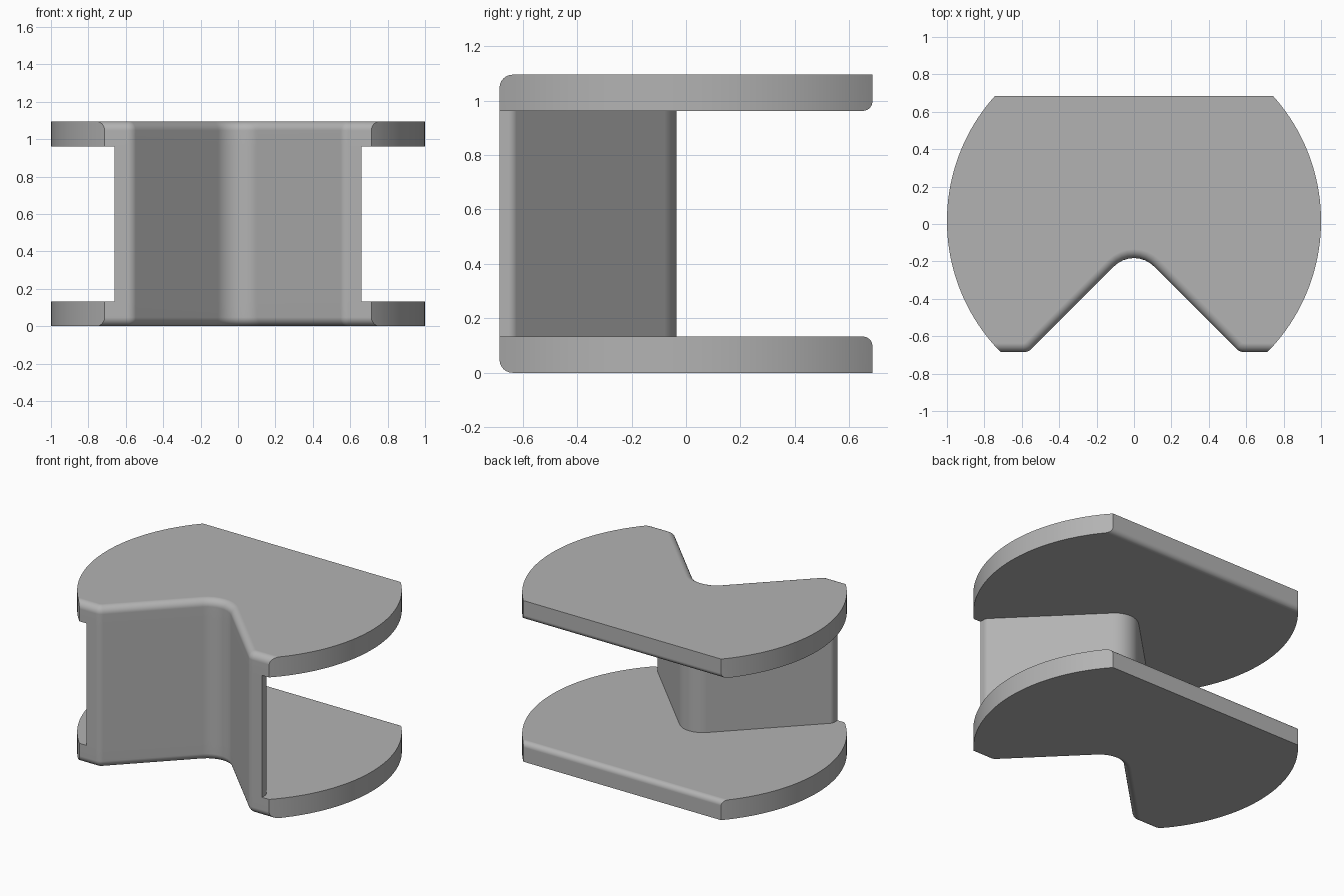
import bpy, bmesh, math
from mathutils import Vector, Matrix

cube = bpy.data.objects.get("Cube")
if cube:
    bpy.data.objects.remove(cube, do_unlink=True)

HEIGHT = 1.095     # overall height
PLATE = 0.133      # plate thickness
HALF = 0.685       # half depth
FRONT_ROUND, REAR_ROUND = 0.048, 0.035

grey = bpy.data.materials.new("plain_grey")
grey.use_nodes = True
grey.diffuse_color = (0.45, 0.45, 0.45, 1)
grey.node_tree.nodes["Principled BSDF"].inputs["Base Color"].default_value = grey.diffuse_color


def rounded(corners, steps=8):
    """Replace each (x, y, radius) corner by a tangent arc."""
    points = []
    for i, (x, y, r) in enumerate(corners):
        p = Vector((x, y))
        if r == 0:
            points.append(p)
            continue
        a = (Vector(corners[i - 1][:2]) - p).normalized()
        b = (Vector(corners[(i + 1) % len(corners)][:2]) - p).normalized()
        half = a.angle(b) / 2
        centre = p + (a + b).normalized() * r / math.sin(half)
        start = p + a * r / math.tan(half) - centre
        end = p + b * r / math.tan(half) - centre
        sweep = start.angle_signed(end)
        for k in range(steps + 1):
            points.append(centre + Matrix.Rotation(-sweep * k / steps, 2) @ start)
    return points


def prism(points, low, high):
    bm = bmesh.new()
    face = bm.faces.new([bm.verts.new((p.x, p.y, low)) for p in points])
    top = bmesh.ops.extrude_face_region(bm, geom=[face])["geom"]
    moved = [v for v in top if isinstance(v, bmesh.types.BMVert)]
    bmesh.ops.translate(bm, verts=moved, vec=(0, 0, high - low))
    bmesh.ops.recalc_face_normals(bm, faces=bm.faces)
    return bm


def make_object(name, bm):
    mesh = bpy.data.meshes.new(name)
    bm.to_mesh(mesh)
    bm.free()
    mesh.materials.append(grey)
    obj = bpy.data.objects.new(name, mesh)
    bpy.context.collection.objects.link(obj)
    return obj


def activate(obj):
    bpy.ops.object.select_all(action="DESELECT")
    obj.select_set(True)
    bpy.context.view_layer.objects.active = obj


def finish(obj):
    activate(obj)
    bpy.ops.object.shade_smooth_by_angle(angle=math.radians(30))
    normals = obj.modifiers.new("Flat face normals", "WEIGHTED_NORMAL")
    normals.keep_sharp = True


def round_edges(bm, rule, radius):
    edges = [e for e in bm.edges if all(rule(v.co) for v in e.verts)]
    bmesh.ops.bevel(bm, geom=edges, offset=radius, segments=6, profile=0.5,
                    affect="EDGES", clamp_overlap=False)


# Plate outline, wider than the disc that trims it
notch_y = -0.12
shoulder = HALF + notch_y
wide = 1.2
plate_outline = rounded([
    (-wide, HALF, 0), (-wide, -HALF, 0), (-shoulder, -HALF, 0.06),
    (0, notch_y, 0.15), (shoulder, -HALF, 0.06), (wide, -HALF, 0), (wide, HALF, 0)])


def make_plate(name, base, flip):
    bm = prism(plate_outline, 0, PLATE)
    # Outer front edge, notch included, then inner rear edge
    is_outer = lambda c: c.z > PLATE - 0.001 and c.y < -0.1
    is_inner_rear = lambda c: c.z < 0.001 and c.y > HALF - 0.001
    round_edges(bm, is_outer, FRONT_ROUND)
    round_edges(bm, is_inner_rear, REAR_ROUND)
    if flip:
        for v in bm.verts:
            v.co.z = PLATE - v.co.z
        bmesh.ops.reverse_faces(bm, faces=bm.faces)
    bmesh.ops.translate(bm, verts=bm.verts, vec=(0, 0, base))
    plate = make_object(name, bm)

    # Trim the sides to a disc
    bpy.ops.mesh.primitive_cylinder_add(vertices=160, radius=1, depth=1,
                                        location=(0, 0.016, base + PLATE / 2))
    disc = bpy.context.object
    disc.name = "disc_cutter"
    disc.hide_render = True
    disc.data.materials.append(grey)
    trim = plate.modifiers.new("Disc trim", "BOOLEAN")
    trim.operation = "INTERSECT"
    trim.solver = "EXACT"
    trim.object = disc
    activate(plate)
    bpy.ops.object.modifier_apply(modifier=trim.name)
    bpy.data.objects.remove(disc, do_unlink=True)
    finish(plate)


make_plate("bottom_plate", 0, True)
make_plate("top_plate", HEIGHT - PLATE, False)

# Bent wall joining the plates, flush with the notch
end_x, back_y = 0.66, 0.025
wall_outline = rounded([
    (-end_x, -HALF, 0), (-shoulder, -HALF, 0.06), (0, notch_y, 0.15),
    (shoulder, -HALF, 0.06), (end_x, -HALF, 0),
    (end_x, back_y - end_x, 0.04), (0, back_y, 0.145), (-end_x, back_y - end_x, 0.04)])
finish(make_object("bent_wall", prism(wall_outline, PLATE, HEIGHT - PLATE)))
